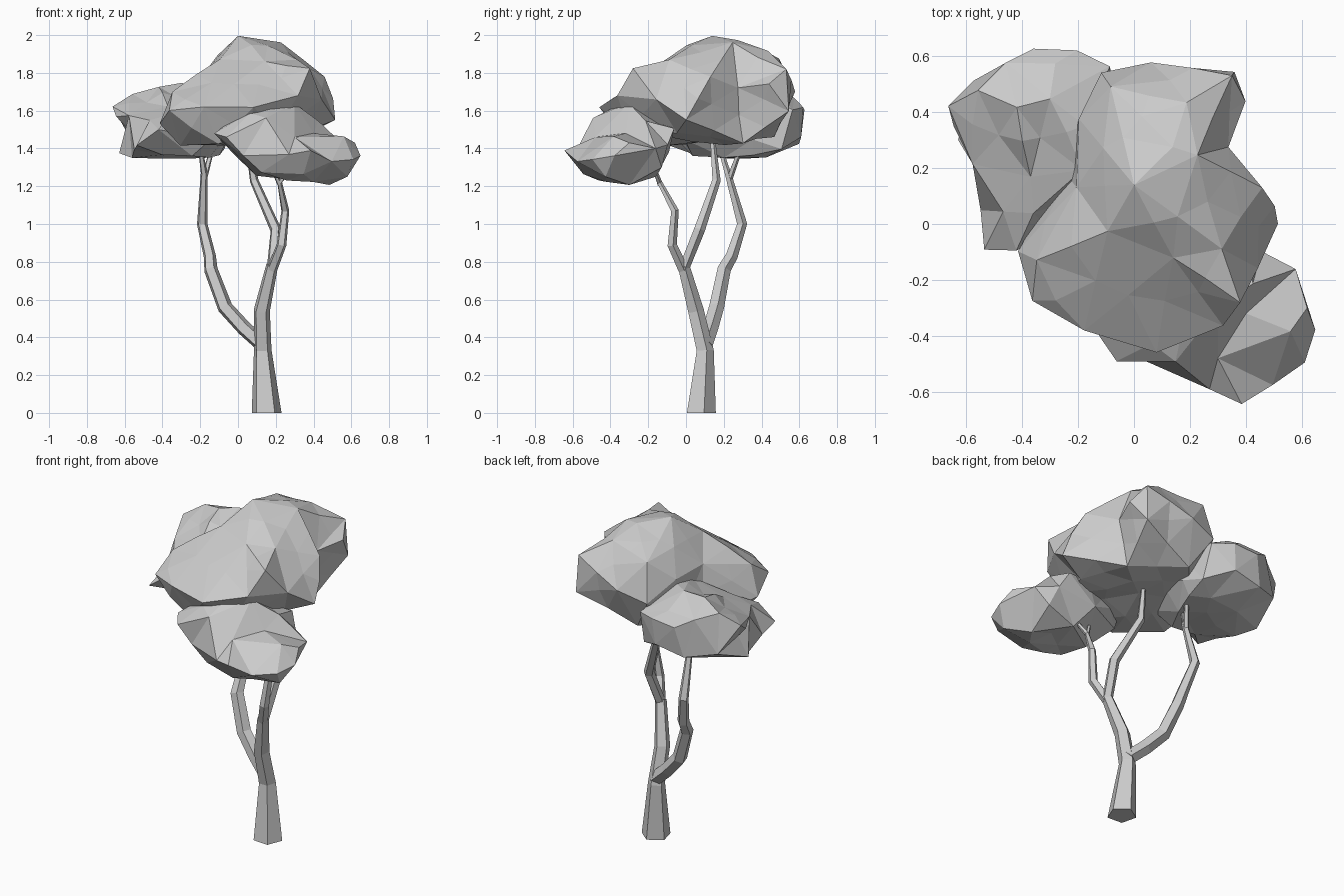
import bpy, bmesh, math, random
from mathutils import Vector

random.seed(4)


def finish(name, bm):
    bmesh.ops.recalc_face_normals(bm, faces=bm.faces)
    me = bpy.data.meshes.new(name)
    bm.to_mesh(me)
    bm.free()
    ob = bpy.data.objects.new(name, me)
    bpy.context.collection.objects.link(ob)
    return ob


def limb(name, path, sides=5):
    """Tapered faceted tube through (x, y, z, radius) stations."""
    bm = bmesh.new()
    pts = [Vector(p[:3]) for p in path]
    rings = []
    for i, p in enumerate(pts):
        t = (pts[min(i + 1, len(pts) - 1)] - pts[max(i - 1, 0)]).normalized()
        if p.z == 0:
            t = Vector((0, 0, 1))
        u = Vector((0, 1, 0)).cross(t).normalized()
        v = t.cross(u)
        rings.append([bm.verts.new(p + path[i][3] * (
            u * math.cos(a) + v * math.sin(a)))
            for a in (math.tau * (k + 0.2) / sides for k in range(sides))])
    for a, b in zip(rings, rings[1:]):
        for k in range(sides):
            n = (k + 1) % sides
            bm.faces.new((a[k], a[n], b[n], b[k]))
    bm.faces.new(rings[0])
    bm.faces.new(rings[-1])
    return finish(name, bm)


def foliage(name, centre, pts):
    """Faceted star-shaped clump: skin the point directions, then push them out."""
    c = Vector(centre)
    bm = bmesh.new()
    target = {}
    for p in pts:
        v = bm.verts.new((Vector(p) - c).normalized())
        target[v] = Vector(p)
    bmesh.ops.convex_hull(bm, input=bm.verts[:])
    for v, p in target.items():
        v.co = p
    # break up the longest edges with slightly bulging extra corners
    longest = [e for e in bm.edges if e.calc_length() > 0.27]
    old = set(bm.verts)
    bmesh.ops.subdivide_edges(bm, edges=longest, cuts=1)
    for v in bm.verts:
        if v not in old:
            v.co += (v.co - c).normalized() * random.uniform(-0.012, 0.022)
    bmesh.ops.triangulate(bm, faces=bm.faces[:])
    return finish(name, bm)


# Trunk and branches
limb("trunk", [(.15, .075, 0, .083), (.13, .098, .33, .049), (.125, .05, .54, .045),
               (.18, -.015, .78, .033)])
limb("left_branch", [(.13, .1, .36, .042), (.03, .13, .45, .042), (-.07, .16, .56, .042),
                     (-.145, .2, .76, .038), (-.15, .24, .83, .034), (-.19, .295, 1.0, .029),
                     (-.18, .22, 1.27, .018), (-.2, .18, 1.4, .012)])
limb("left_twig", [(-.18, .23, 1.24, .017), (-.15, .27, 1.35, .014), (-.13, .32, 1.47, .012)])
limb("middle_branch", [(.18, -.015, .76, .03), (.2, .07, .97, .031), (.085, .16, 1.23, .024),
                       (.05, .14, 1.45, .014)])
limb("right_branch", [(.18, -.015, .76, .029), (.23, -.075, .89, .027), (.25, -.06, 1.07, .022),
                      (.22, -.14, 1.22, .014), (.28, -.17, 1.3, .01)])
limb("right_twig", [(.22, -.14, 1.21, .013), (.18, -.17, 1.3, .01)])

# Large upper canopy
foliage("main_canopy", (.05, .08, 1.68), [
    (0, .14, 2), (.14, .28, 1.98), (.35, .53, 1.82), (.19, .44, 1.92), (-.1, -.03, 1.88),
    (.14, -.12, 1.86), (.3, -.08, 1.86), (.22, .24, 1.95), (-.08, .48, 1.87),
    (-.2, .38, 1.76), (-.2, .13, 1.76), (-.35, -.13, 1.7), (-.42, -.1, 1.53),
    (-.37, -.28, 1.6), (-.18, -.385, 1.62), (.08, -.44, 1.62), (.31, -.35, 1.68),
    (.37, -.27, 1.82), (.43, -.15, 1.66), (.52, 0, 1.55), (.46, .13, 1.78),
    (.33, .27, 1.72), (.39, .43, 1.74), (.35, .53, 1.6), (.06, .56, 1.7),
    (-.12, .55, 1.65), (-.3, -.1, 1.42), (-.1, -.3, 1.43), (.2, -.3, 1.5),
    (.35, -.05, 1.48), (.3, .3, 1.43), (.05, .1, 1.43), (0, .45, 1.47), (-.25, .2, 1.45)])

# Low canopy at the front right
foliage("front_canopy", (.27, -.33, 1.41), [
    (.2, -.27, 1.66), (.3, -.3, 1.64), (.06, -.43, 1.59), (.15, -.49, 1.56),
    (.43, -.21, 1.55), (.4, -.32, 1.48), (.54, -.38, 1.46), (.62, -.3, 1.43),
    (.66, -.38, 1.36), (.62, -.5, 1.34), (.5, -.58, 1.33), (.38, -.63, 1.39),
    (.3, -.48, 1.46), (.58, -.16, 1.4), (.46, -.09, 1.42), (.4, -.08, 1.5),
    (-.06, -.49, 1.46), (-.13, -.4, 1.48), (-.08, -.2, 1.51), (.02, -.49, 1.36),
    (.12, -.48, 1.27), (.27, -.58, 1.37), (.25, -.08, 1.52), (.2, -.08, 1.38),
    (.48, -.3, 1.21), (.4, -.42, 1.22), (.56, -.42, 1.26), (.35, -.55, 1.26),
    (.1, -.3, 1.26), (.3, -.17, 1.26), (.5, -.13, 1.3), (0, -.2, 1.37)])

# Canopy at the back left
foliage("back_canopy", (-.36, .28, 1.52), [
    (-.66, .42, 1.62), (-.655, .35, 1.57), (-.56, .48, 1.69), (-.46, .58, 1.66),
    (-.42, .42, 1.73), (-.3, .45, 1.75), (-.36, .61, 1.6), (-.28, .58, 1.67),
    (-.2, .63, 1.62), (-.1, .55, 1.6), (-.18, .35, 1.72), (-.2, .2, 1.68),
    (-.37, .17, 1.62), (-.56, .22, 1.57), (-.62, .3, 1.38), (-.54, .06, 1.4),
    (-.53, -.08, 1.42), (-.42, -.09, 1.5), (-.36, .03, 1.58), (-.47, .04, 1.55),
    (-.56, .32, 1.5), (-.56, .5, 1.46), (-.4, .58, 1.43), (-.22, .61, 1.46),
    (-.08, .5, 1.4), (-.05, .2, 1.5), (-.15, 0, 1.45), (-.55, .2, 1.36),
    (-.4, .05, 1.37), (-.4, .4, 1.36), (-.2, .42, 1.36), (-.15, .2, 1.35),
    (-.25, .05, 1.37)])
